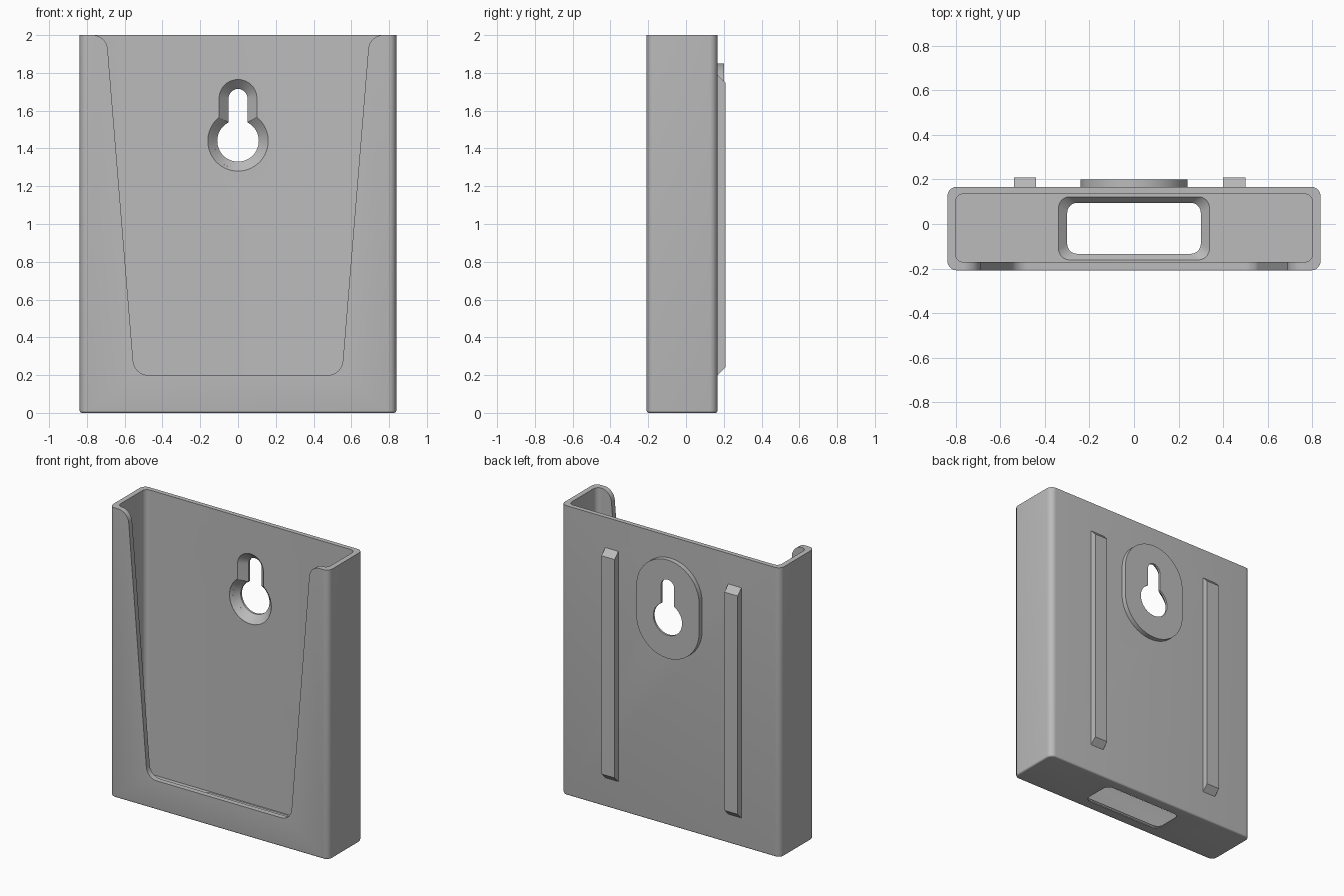
import bpy, bmesh, math
from mathutils import Vector

if "Cube" in bpy.data.objects:
    bpy.data.objects.remove(bpy.data.objects["Cube"])

grey = bpy.data.materials.new("plain_grey")
grey.diffuse_color = (0.5, 0.5, 0.5, 1)
grey.use_nodes = True
grey.node_tree.nodes["Principled BSDF"].inputs["Base Color"].default_value = grey.diffuse_color


def rounded(points, radius, steps=8):
    """Round every corner of a 2D polygon with an arc."""
    out, n = [], len(points)
    for i in range(n):
        p, a, b = (Vector(points[j % n]) for j in (i, i - 1, i + 1))
        u, v = (a - p).normalized(), (b - p).normalized()
        half = u.angle(v) / 2
        centre = p + (u + v).normalized() * radius / math.sin(half)
        s = p + u * radius / math.tan(half) - centre
        e = p + v * radius / math.tan(half) - centre
        sweep = s.angle_signed(e)
        for k in range(steps + 1):
            t = -sweep * k / steps
            c, d = math.cos(t), math.sin(t)
            out.append((centre.x + s.x * c - s.y * d, centre.y + s.x * d + s.y * c))
    return out


def rect(x0, x1, y0, y1, r):
    return rounded([(x0, y0), (x1, y0), (x1, y1), (x0, y1)], r)


def loft(name, sections, axis):
    """Skin (level, outline) sections along z or y, with capped ends."""
    bm = bmesh.new()
    rings = [[bm.verts.new((a, b, lv) if axis == 'z' else (a, lv, b)) for a, b in pts]
             for lv, pts in sections]
    n = len(rings[0])
    for lo, hi in zip(rings, rings[1:]):
        for i in range(n):
            j = (i + 1) % n
            bm.faces.new((lo[i], lo[j], hi[j], hi[i]))
    bm.faces.new(rings[0])
    bm.faces.new(rings[-1])
    bmesh.ops.recalc_face_normals(bm, faces=bm.faces)
    me = bpy.data.meshes.new(name)
    bm.to_mesh(me)
    bm.free()
    me.materials.append(grey)
    ob = bpy.data.objects.new(name, me)
    bpy.context.collection.objects.link(ob)
    return ob


def activate(ob):
    bpy.ops.object.select_all(action='DESELECT')
    ob.select_set(True)
    bpy.context.view_layer.objects.active = ob


def cut(ob, cutter):
    activate(ob)
    mod = ob.modifiers.new("cut", 'BOOLEAN')
    mod.operation, mod.solver, mod.object = 'DIFFERENCE', 'EXACT', cutter
    bpy.ops.object.modifier_apply(modifier=mod.name)


def keyhole(r, w, low=1.44, high=1.665):
    """Round hole with a narrower round-topped slot above it."""
    a = math.asin(w / r)
    pts = []
    for k in range(41):
        t = math.pi / 2 - a - (2 * math.pi - 2 * a) * k / 40
        pts.append((r * math.cos(t), low + r * math.sin(t)))
    for k in range(21):
        t = math.pi - math.pi * k / 20
        pts.append((w * math.cos(t), high + w * math.sin(t)))
    return pts


# Tray body, with a small rounded edge around the bottom
X, FRONT, BACK, E = 0.838, -0.208, 0.167, 0.012
levels = []
for k in range(5):
    t = math.pi / 2 * k / 4
    i = E * (1 - math.sin(t))
    levels.append((E * (1 - math.cos(t)), rect(-X + i, X - i, FRONT + i, BACK - i, 0.042 - i)))
levels.append((2.0, rect(-X, X, FRONT, BACK, 0.042)))
tray = loft("tray_body", levels, 'z')

# Raised pad behind the keyhole
pad_outline = [(0.24 * math.cos(t), (1.61 if k < 33 else 1.41) + 0.24 * math.sin(t))
               for k in range(66) for t in [math.pi * (k if k < 33 else k - 1) / 32]]
pad = loft("hanging_pad", [(0.15, pad_outline), (0.2, pad_outline)], 'y')

# Cutters: pocket, front window, floor opening, keyhole
pocket = rect(-0.802, 0.802, -0.171, 0.135, 0.036)
window = rounded([(-0.549, 0.2), (0.549, 0.2), (0.696, 2.0005), (0.95, 2.0005), (0.95, 2.3),
                  (-0.95, 2.3), (-0.95, 2.0005), (-0.696, 2.0005)], 0.08)
hole = rect(-0.30, 0.30, -0.134, 0.095, 0.045)
hole_top = rect(-0.34, 0.34, -0.162, 0.123, 0.05)
big, small = keyhole(0.16, 0.10), keyhole(0.11, 0.05)
cutters = [
    loft("pocket_cutter", [(0.04, pocket), (2.2, pocket)], 'z'),
    loft("window_cutter", [(-0.4, window), (-0.1, window)], 'y'),
    loft("floor_cutter", [(-0.1, hole), (0.006, hole), (0.041, hole_top), (0.06, hole_top)], 'z'),
    loft("keyhole_cutter", [(0.1, big), (0.136, big), (0.186, small), (0.3, small)], 'y'),
]
for c in cutters:
    cut(tray, c)
cut(pad, cutters[-1])
for c in cutters:
    bpy.data.objects.remove(c)

# Two back ribs with sloped ends
ribs = []
for name, x0 in (("left_rib", -0.54), ("right_rib", 0.40)):
    def box(z0, z1):
        return [(x0, z0), (x0 + 0.1, z0), (x0 + 0.1, z1), (x0, z1)]
    ribs.append(loft(name, [(0.16, box(0.2, 1.79)), (BACK, box(0.2, 1.79)),
                            (0.208, box(0.241, 1.749))], 'y'))

for ob in [tray, pad] + ribs:
    activate(ob)
    bpy.ops.object.shade_smooth_by_angle(angle=math.radians(30))
